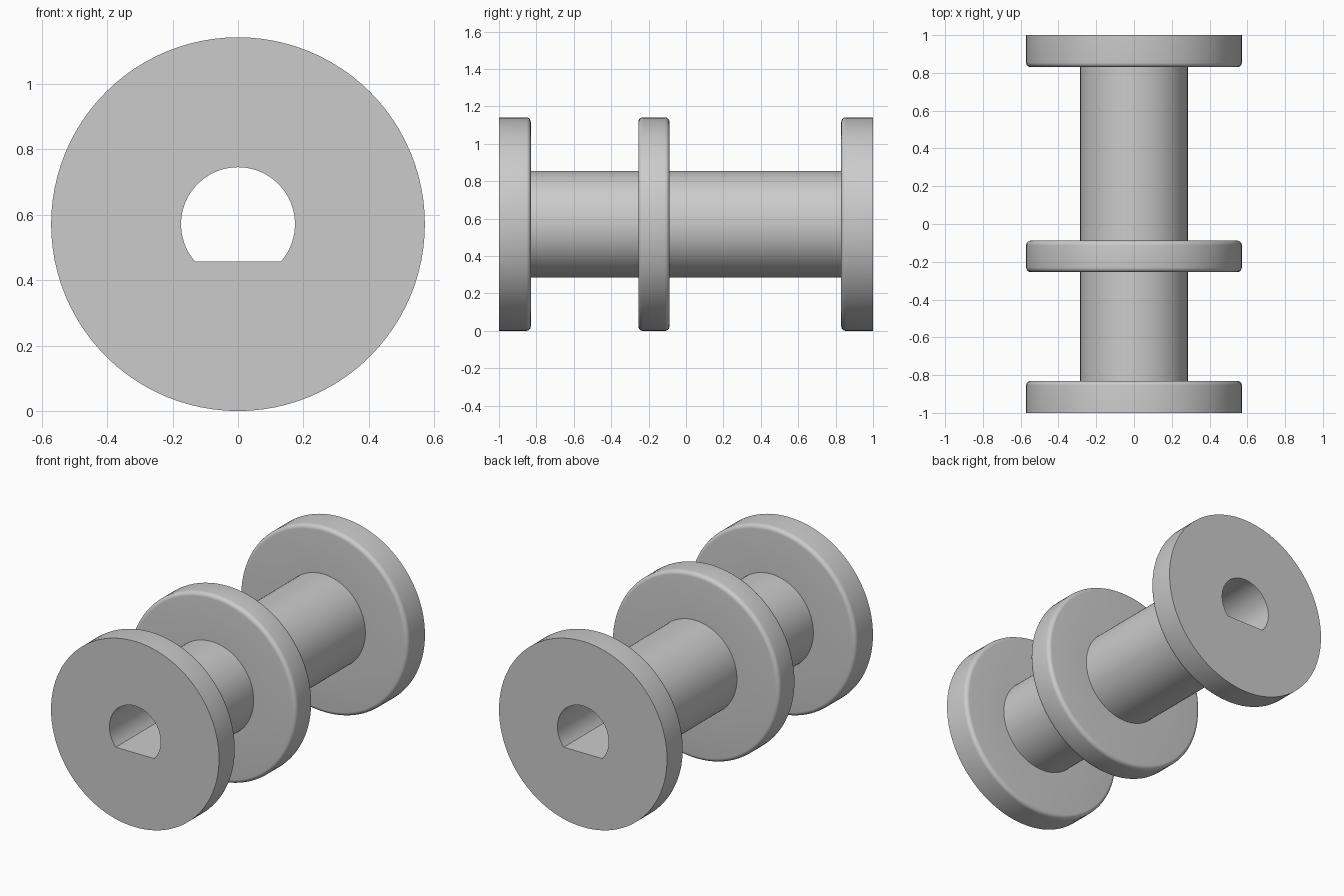
import bpy, bmesh
from math import sin, cos, pi, radians

cube = bpy.data.objects.get("Cube")
if cube:
    bpy.data.objects.remove(cube, do_unlink=True)

SEGMENTS = 96
FLANGE_R, SHAFT_R, BORE_R = 0.571, 0.285, 0.174
FLAT_DEPTH = BORE_R * sin(radians(41.25))
FILLET = 0.025

grey = bpy.data.materials.new("plain grey")
grey.use_nodes = True
colour = (0.6, 0.6, 0.6, 1)
grey.diffuse_color = colour
grey.node_tree.nodes["Principled BSDF"].inputs["Base Color"].default_value = colour


def fillet(y, side):
    """Rounded rim corner at y; side -1 is the front edge, 1 the back edge."""
    steps = 6
    arc = []
    for i in range(steps + 1):
        a = pi / 2 * i / steps
        arc.append((FLANGE_R - FILLET * (1 - cos(a)),
                    y - side * FILLET * (1 - sin(a))))
    return arc if side > 0 else arc[::-1]


def bore_radius(a):
    """Round bore with a flat along its bottom."""
    s = -sin(a)
    return min(BORE_R, FLAT_DEPTH / s) if s > 0.01 else BORE_R


# Outer profile as (radius, y): front flange, shaft, middle flange, shaft, back flange
profile = [(FLANGE_R, -1)] + fillet(-0.83, 1)
profile += [(SHAFT_R, -0.83), (SHAFT_R, -0.255)]
profile += fillet(-0.255, -1) + fillet(-0.088, 1)
profile += [(SHAFT_R, -0.088), (SHAFT_R, 0.83)]
profile += fillet(0.83, -1) + [(FLANGE_R, 1)]
# The bore closes the profile from back to front
profile += [(None, 1), (None, -1)]

bm = bmesh.new()
rings = []
for radius, y in profile:
    ring = []
    for i in range(SEGMENTS):
        a = 2 * pi * i / SEGMENTS
        r = radius or bore_radius(a)
        ring.append(bm.verts.new((r * cos(a), y, FLANGE_R + r * sin(a))))
    rings.append(ring)
for k, ring in enumerate(rings):
    after = rings[(k + 1) % len(rings)]
    for i in range(SEGMENTS):
        j = (i + 1) % SEGMENTS
        bm.faces.new((ring[i], ring[j], after[j], after[i]))
bmesh.ops.recalc_face_normals(bm, faces=bm.faces)

mesh = bpy.data.meshes.new("flanged_spool")
bm.to_mesh(mesh)
bm.free()
mesh.materials.append(grey)
spool = bpy.data.objects.new("flanged_spool", mesh)
bpy.context.collection.objects.link(spool)

# Smooth curves with crisp rims
bpy.ops.object.select_all(action='DESELECT')
spool.select_set(True)
bpy.context.view_layer.objects.active = spool
bpy.ops.object.shade_smooth_by_angle(angle=radians(30))
